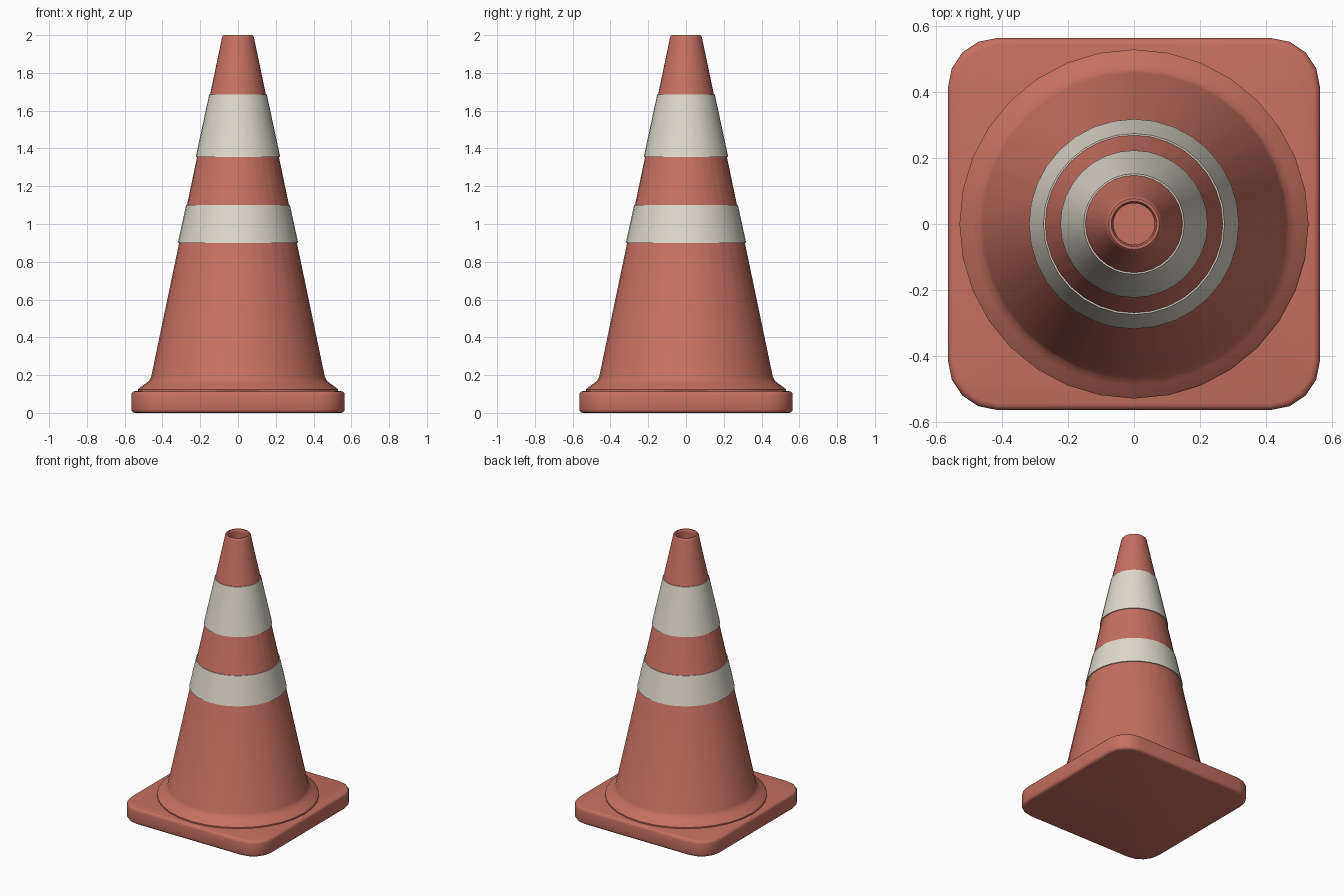
import bpy
import bmesh
import math

cube = bpy.data.objects.get("Cube")
if cube:
    bpy.data.objects.remove(cube, do_unlink=True)


def make_material(name, rgb):
    mat = bpy.data.materials.new(name)
    mat.use_nodes = True
    mat.diffuse_color = (*rgb, 1)
    mat.node_tree.nodes["Principled BSDF"].inputs["Base Color"].default_value = (*rgb, 1)
    return mat


orange = make_material("faded orange rubber", (0.57, 0.16, 0.122))
white = make_material("off white band", (0.74, 0.70, 0.61))


def finish(name, bm, mat, angle=35):
    bmesh.ops.recalc_face_normals(bm, faces=bm.faces)
    mesh = bpy.data.meshes.new(name)
    bm.to_mesh(mesh)
    bm.free()
    mesh.materials.append(mat)
    obj = bpy.data.objects.new(name, mesh)
    bpy.context.collection.objects.link(obj)
    bpy.ops.object.select_all(action="DESELECT")
    bpy.context.view_layer.objects.active = obj
    obj.select_set(True)
    bpy.ops.object.shade_smooth_by_angle(angle=math.radians(angle))
    return obj


def lathe(name, profile, mat, sides=32):
    """Revolve a closed (radius, height) profile around z."""
    bm = bmesh.new()
    rings = []
    for i in range(sides):
        a = math.tau * i / sides
        rings.append([bm.verts.new((r * math.cos(a), r * math.sin(a), z)) for r, z in profile])
    n = len(profile)
    for i in range(sides):
        a, b = rings[i], rings[(i + 1) % sides]
        for j in range(n):
            k = (j + 1) % n
            bm.faces.new((a[j], b[j], b[k], a[k]))
    return finish(name, bm, mat)


def cone_radius(z):
    return 0.46 + (0.085 - 0.46) * (z - 0.19) / (1.985 - 0.19)


# Square base slab with rounded corners and softened rims
HALF, THICK = 0.565, 0.115
bm = bmesh.new()
bmesh.ops.create_cube(bm, size=1)
for v in bm.verts:
    v.co.x *= 2 * HALF
    v.co.y *= 2 * HALF
    v.co.z = (v.co.z + 0.5) * THICK
upright = [e for e in bm.edges if abs(e.verts[0].co.z - e.verts[1].co.z) > 0.05]
bmesh.ops.bevel(bm, geom=upright, offset=0.15, segments=4, profile=0.5, affect="EDGES")
rims = [e for e in bm.edges if abs(e.verts[0].co.z - e.verts[1].co.z) < 0.01]
bmesh.ops.bevel(bm, geom=rims, offset=0.02, segments=3, profile=0.5, affect="EDGES")
finish("base_slab", bm, orange)

# Hollow cone body with a flared foot and rounded mouth
lathe("cone_body", [
    (0.53, 0.11), (0.53, 0.124), (0.515, 0.137), (0.49, 0.155),
    (0.47, 0.171), (0.46, 0.19),
    (0.085, 1.985), (0.082, 1.995), (0.077, 2.0),
    (0.069, 2.0), (0.065, 1.995), (0.063, 1.98),
    (0.43, 0.19), (0.43, 0.11),
], orange)

# Reflective sleeves wrapped around the cone
for name, low, high in (("lower_band", 0.9, 1.1), ("upper_band", 1.355, 1.685)):
    outer, inner = 0.007, -0.006
    lathe(name, [
        (cone_radius(low) + inner, low), (cone_radius(low) + outer, low),
        (cone_radius(high) + outer * 0.7, high), (cone_radius(high) + inner, high),
    ], white)
